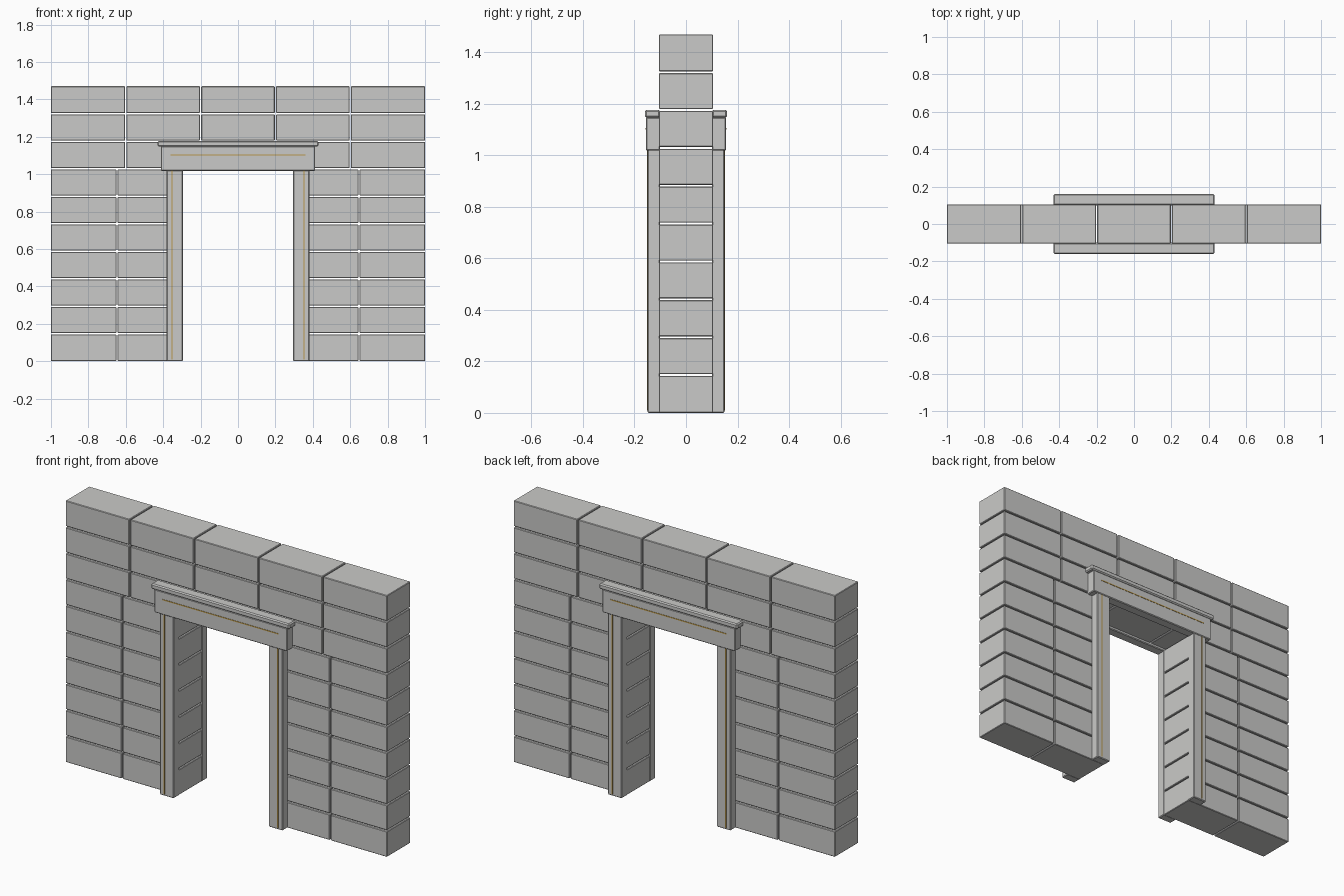
import bpy, bmesh

if "Cube" in bpy.data.objects:
    bpy.data.objects.remove(bpy.data.objects["Cube"])


def material(name, rgb):
    m = bpy.data.materials.new(name)
    m.diffuse_color = (*rgb, 1.0)
    m.use_nodes = True
    m.node_tree.nodes["Principled BSDF"].inputs["Base Color"].default_value = m.diffuse_color
    return m


STONE = material("grey stone", (0.59, 0.59, 0.58))
GOLD = material("gold inlay", (0.50, 0.32, 0.07))


def box(name, x0, x1, y0, y1, z0, z1, mat=STONE, bevel=0.0):
    """Axis-aligned box given by its limits, with optional chamfered edges."""
    bm = bmesh.new()
    bmesh.ops.create_cube(bm, size=1.0)
    for v in bm.verts:
        v.co = ((x0 + x1) / 2 + v.co.x * (x1 - x0),
                (y0 + y1) / 2 + v.co.y * (y1 - y0),
                (z0 + z1) / 2 + v.co.z * (z1 - z0))
    if bevel:
        bmesh.ops.bevel(bm, geom=bm.edges[:], offset=bevel, segments=1, affect='EDGES')
    mesh = bpy.data.meshes.new(name)
    bm.to_mesh(mesh)
    bm.free()
    mesh.materials.append(mat)
    ob = bpy.data.objects.new(name, mesh)
    bpy.context.collection.objects.link(ob)
    return ob


COURSE = 0.147      # height of one course of blocks
GAP = 0.0035        # half of a joint
D = 0.105           # half the wall thickness

# Wall blocks: seven courses beside the opening, three courses across it
for row in range(10):
    if row < 7:
        spans = [(-1, -0.647), (-0.647, -0.297), (0.297, 0.647), (0.647, 1)]
    else:
        spans = [(-1 + 0.4 * i, -0.6 + 0.4 * i) for i in range(5)]
    z0 = row * COURSE + (GAP if row else 0)
    z1 = (row + 1) * COURSE - (GAP if row < 9 else 0)
    for a, b in spans:
        a2 = a + (GAP if a > -0.99 and abs(a - 0.297) > 0.01 else 0)
        b2 = b - (GAP if b < 0.99 and abs(b + 0.297) > 0.01 else 0)
        box("wall_block", a2, b2, -D, D, z0, z1, bevel=0.003)


def y_range(s, a, b):
    return sorted((s * a, s * b))


# Door surround on both faces of the wall
for s, side in ((-1, "front"), (1, "back")):
    # Jambs with a thin vertical inlay
    for m in (-1, 1):
        x0, x1 = sorted((m * 0.295, m * 0.382))
        box(side + "_jamb", x0, x1, *y_range(s, 0.10, 0.15), 0, 1.025, bevel=0.004)
        box(side + "_jamb_inlay", m * 0.353 - 0.003, m * 0.353 + 0.003,
            *y_range(s, 0.148, 0.1515), 0.01, 1.02, GOLD)
    # Lintel, its inlay and the cap moulding
    box(side + "_lintel", -0.413, 0.413, *y_range(s, 0.10, 0.155), 1.018, 1.148, bevel=0.004)
    box(side + "_lintel_inlay", -0.36, 0.36, *y_range(s, 0.153, 0.1565), 1.100, 1.106, GOLD)
    box(side + "_lintel_cap", -0.43, 0.43, *y_range(s, 0.10, 0.16), 1.147, 1.177, bevel=0.006)
